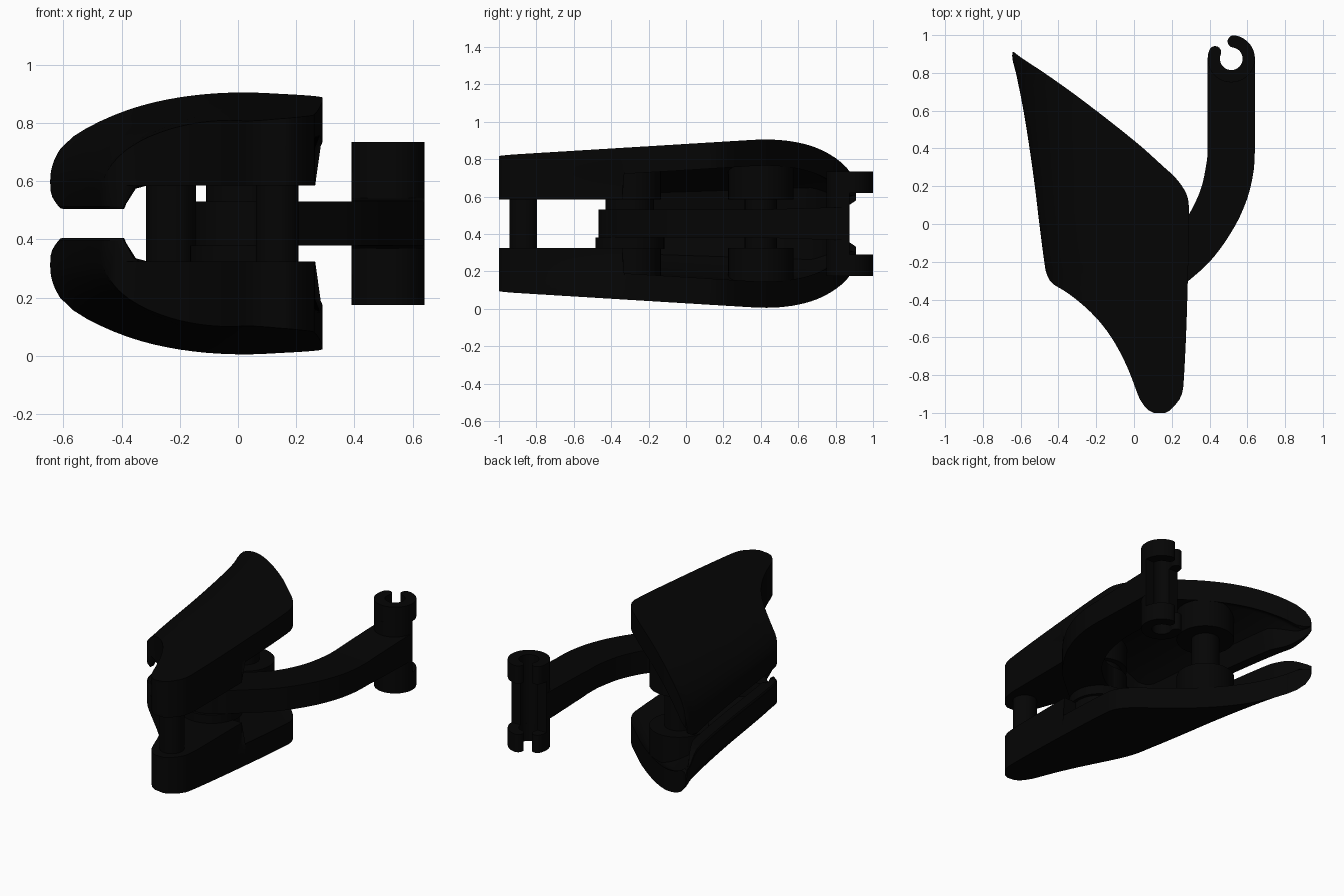
import bpy, bmesh, math

if "Cube" in bpy.data.objects:
    bpy.data.objects.remove(bpy.data.objects["Cube"])

black = bpy.data.materials.new("black_plastic")
black.diffuse_color = (0.0015, 0.0015, 0.0015, 1)
black.use_nodes = True
black.node_tree.nodes["Principled BSDF"].inputs["Base Color"].default_value = black.diffuse_color
MID = 0.455  # height of the mirror plane


def finish(name, bm, angle=35):
    bmesh.ops.recalc_face_normals(bm, faces=bm.faces[:])
    me = bpy.data.meshes.new(name)
    bm.to_mesh(me)
    bm.free()
    me.materials.append(black)
    ob = bpy.data.objects.new(name, me)
    bpy.context.collection.objects.link(ob)
    bpy.ops.object.select_all(action='DESELECT')
    ob.select_set(True)
    bpy.context.view_layer.objects.active = ob
    bpy.ops.object.shade_smooth_by_angle(angle=math.radians(angle))
    return ob


def loft(name, rings, flip=False):
    """Skin closed rings of points and cap both ends."""
    bm = bmesh.new()
    vs = [[bm.verts.new((x, y, 2 * MID - z if flip else z)) for x, y, z in r] for r in rings]
    n = len(vs[0])
    for a, b in zip(vs, vs[1:]):
        for i in range(n):
            j = (i + 1) % n
            bm.faces.new((a[i], a[j], b[j], b[i]))
    bm.faces.new(vs[0])
    bm.faces.new(vs[-1][::-1])
    return finish(name, bm)


def prism(name, pts, z0, z1):
    return loft(name, [[(x, y, z) for x, y in pts] for z in (z0, z1)])


def disc(name, x, y, r, z0, z1, n=40):
    return prism(name, [(x + r * math.cos(2 * math.pi * i / n),
                         y + r * math.sin(2 * math.pi * i / n)) for i in range(n)], z0, z1)


def interp(tab, y):
    """Smooth interpolation without overshoot."""
    n = len(tab)
    sl = [(tab[i + 1][1] - tab[i][1]) / (tab[i + 1][0] - tab[i][0]) for i in range(n - 1)]

    def tangent(i):
        if i == 0 or i == n - 1:
            return sl[min(i, n - 2)]
        a, b = sl[i - 1], sl[i]
        return 2 * a * b / (a + b) if a * b > 0 else 0
    i = 0
    while i < n - 2 and y > tab[i + 1][0]:
        i += 1
    (a, u), (b, v) = tab[i], tab[i + 1]
    h = b - a
    t = min(1, max(0, (y - a) / h))
    return (u * (1 + 2 * t) * (1 - t) ** 2 + tangent(i) * h * t * (1 - t) ** 2
            + v * t * t * (3 - 2 * t) + tangent(i + 1) * h * t * t * (t - 1))


# Plan outline of the jaws, as (y, x) along each edge
LEFT = [(-1, .105), (-.985, .075), (-.96, .052), (-.93, .032), (-.87, .008), (-.8, -.018), (-.7, -.063),
        (-.6, -.12), (-.5, -.197), (-.4, -.305), (-.35, -.375), (-.32, -.425), (-.3, -.445),
        (-.25, -.467), (-.2, -.475), (0, -.501), (.2, -.525), (.4, -.553), (.6, -.585),
        (.8, -.625), (.89, -.645), (.91, -.643)]
RIGHT = [(-1, .165), (-.985, .193), (-.96, .217), (-.93, .24), (-.9, .254), (-.85, .262), (-.3, .285),
         (0, .291), (.1, .29), (.14, .284), (.18, .267), (.22, .24), (.26, .205), (.3, .16),
         (.4, .05), (.5, -.072), (.6, -.2), (.7, -.333), (.8, -.475), (.89, -.61), (.91, -.635)]


def tip_rise(y):
    return .075 * max(0, (y - .75) / .16) ** 1.6


def outer(x, y):
    """Outer skin: gentle rise to the back, elliptical roll down to the left edge."""
    edge = interp(LEFT, y) if y > -.25 else -.467 - .13 * (y + .25)
    t = min(1, max(0, (x - edge) / .65))
    top = .82 + .061 * (y + 1)
    low = .58 + .4 * tip_rise(y)
    return low + (top - low) * math.sqrt(1 - (1 - t) ** 2)


def inner(x, y, d, s, w):
    """Inner skin: solid boss in front, hanging lip at left, hollow elsewhere."""
    if y < -.335:
        return .585
    top = outer(x, y)
    if d <= .081 * s:
        z = .535 if d == 0 else .513 if d < .011 * s else .505
        z = max(z, .585 - .08 * min(1, max(0, (-.34 - x) / .05)) ** 2)
        return min(z + tip_rise(y), top - .01)
    wall = .14 - .025 * min(1, (w - d) / .06)
    return min(max(.585 + .3 * tip_rise(y), top - wall), top - .02)


knots = sorted({p[0] for p in LEFT + RIGHT} | {-.34, -.33, -.9925})
ys = []
for a, b in zip(knots, knots[1:]):
    k = math.ceil((b - a) / .035 - 1e-6)
    ys += [a + (b - a) * i / k for i in range(k)]
ys.append(knots[-1])
rings = []
for y in ys:
    x0, x1 = interp(LEFT, y), interp(RIGHT, y)
    w = x1 - x0
    s = min(1, w / .3)
    front = y < -.335
    ds = [k * s for k in (0, .002, .006, .012, .03, .05, .08, .1)]
    ds += [ds[-1] + (w - ds[-1]) * k / 16 for k in range(1, 17)]
    ring = [(x0 + d, y, outer(x0 + d, y)) for d in ds]
    # rim edge, then the boss side set in slightly below it
    if front:
        ring += [(x1, y, .76), (min(.265, x1), y, .715)]
    else:
        k = .1 if y < .6 else .005
        ring += [(x1, y, outer(x1, y) - k), (x1, y, outer(x1, y) - k * 1.2)]
    edge = .265 if front else 9
    ring += [(min(edge, x0 + d), y, inner(x0 + d, y, d, s, w)) for d in reversed(ds)]
    rings.append(ring)
loft("upper_jaw", rings)
loft("lower_jaw", rings, flip=True)

# Posts joining the jaws, with bosses inside the hollow shells
disc("front_post", .135, -.87, .073, .3, .61)
disc("rear_post", -.23, .4, .086, .2, .71)
disc("upper_rear_boss", -.23, .4, .175, .585, .77)
disc("lower_rear_boss", -.23, .4, .175, .14, .325)
disc("upper_pivot_boss", .02, -.3, .165, .585, .78)
disc("lower_pivot_boss", .02, -.3, .165, .13, .325)

# Lever pivot hub and its collars
disc("lever_hub", .02, -.3, .167, .38, .53)
disc("upper_collar", .02, -.3, .13, .53, .59)
disc("lower_collar", .02, -.3, .185, .32, .38)

# Curved lever edges, as points on the inner and outer side smoothed along the length
EDGES = [(.02, -.14, .02, -.463), (.10, -.125, .15, -.41), (.2, -.055, .28, -.308),
         (.27, .02, .40, -.2), (.32, .105, .495, -.075), (.36, .205, .57, .06),
         (.38, .3, .618, .2), (.389, .37, .637, .32), (.39, .45, .64, .43),
         (.39, .79, .64, .79)]
tabs = [[(i, e[k]) for i, e in enumerate(EDGES)] for k in range(4)]
rings = []
for i in range((len(EDGES) - 1) * 4 + 1):
    a, b, c, d = (interp(t, i / 4) for t in tabs)
    h = .075 + .012 * max(0, i / 4 - 8)
    rings.append([(a, b, MID - h), (c, d, MID - h), (c, d, MID + h), (a, b, MID + h)])
loft("lever_arm", rings)


def clip(cx, cy, r_out, r_in, a0, a1, rounded, n=36):
    """C-shaped ring profile with optional round ends."""
    def pol(r, a, ox=cx, oy=cy):
        return ox + r * math.cos(math.radians(a)), oy + r * math.sin(math.radians(a))
    steps = [a0 + (a1 - a0) * i / n for i in range(n + 1)]
    pts = [pol(r_out, a) for a in steps]
    m, e = (r_out + r_in) / 2, (r_out - r_in) / 2
    if rounded:
        pts += [pol(e, a1 + 180 * k / 8, *pol(m, a1)) for k in range(1, 8)]
    pts += [pol(r_in, a) for a in reversed(steps)]
    if rounded:
        pts += [pol(e, a0 + 180 + 180 * k / 8, *pol(m, a0)) for k in range(1, 8)]
    return pts


# Open snap clips on the lever end, with a half-round cradle and square cheeks between them
snap = clip(.515, .875, .125, .06, 158, 442, True)
prism("upper_clip", snap, .62, .735)
prism("lower_clip", snap, .175, .29)
prism("clip_cradle", clip(.515, .875, .125, .06, 180, 360, False), .28, .63)
cheeks = [(.39, .875), (.39, .785), (.64, .785), (.64, .875)]
cheeks += clip(.515, .875, .125, .06, 180, 360, False)[37:]
prism("clip_cheeks", cheeks, MID - .087, MID + .087)
